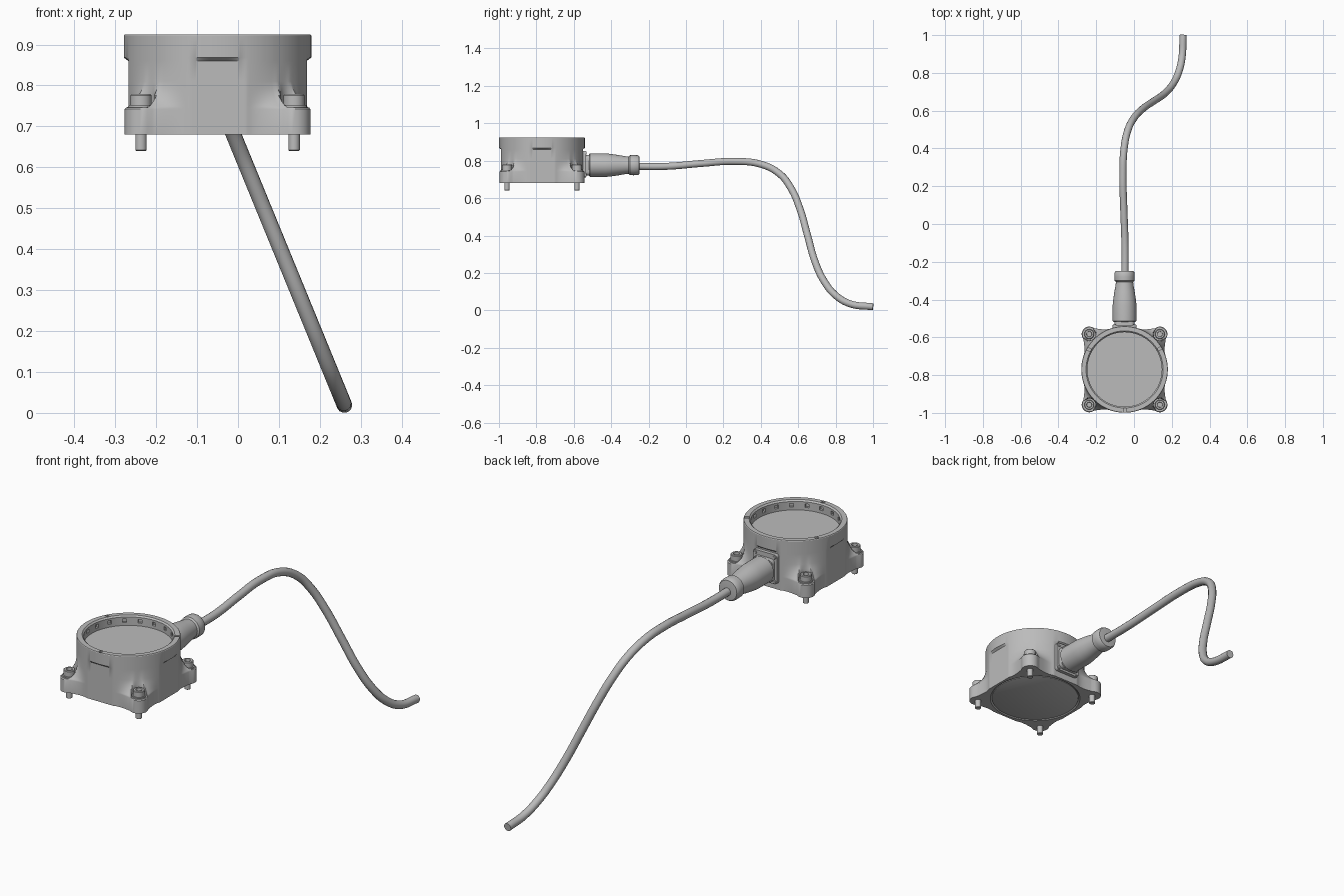
import bpy, bmesh, math
from math import sin, cos, pi, radians
from mathutils import Matrix, Vector

if "Cube" in bpy.data.objects:
    bpy.data.objects.remove(bpy.data.objects["Cube"])

GREY = (0.5, 0.5, 0.5, 1)
grey = bpy.data.materials.new("plain grey")
grey.use_nodes = True
grey.diffuse_color = GREY
grey.node_tree.nodes["Principled BSDF"].inputs["Base Color"].default_value = GREY

CX, CY = -0.05, -0.77      # housing axis
PLUG_Z = 0.776             # plug axis height
EAR = 0.187                # screw offset from the axis
FLAT = 0.218               # distance of the four side flats
N = 288                    # points around the housing
CORNERS = [(sx * EAR, sy * EAR) for sx in (-1, 1) for sy in (-1, 1)]


def smooth(ob, angle=30):
    bpy.ops.object.select_all(action='DESELECT')
    ob.select_set(True)
    bpy.context.view_layer.objects.active = ob
    bpy.ops.object.shade_smooth_by_angle(angle=radians(angle))


def finish(name, bm):
    bmesh.ops.recalc_face_normals(bm, faces=bm.faces)
    mesh = bpy.data.meshes.new(name)
    bm.to_mesh(mesh)
    bm.free()
    mesh.materials.append(grey)
    ob = bpy.data.objects.new(name, mesh)
    bpy.context.collection.objects.link(ob)
    smooth(ob)


def loft(bm, rings):
    """Skin closed rings of points, cap both ends, return the bands of faces."""
    loops = [[bm.verts.new(p) for p in ring] for ring in rings]
    bands = []
    for a, b in zip(loops, loops[1:]):
        band = []
        for i in range(len(a)):
            j = (i + 1) % len(a)
            band.append(bm.faces.new((a[i], a[j], b[j], b[i])))
        bands.append(band)
    bm.faces.new(loops[0][::-1])
    bm.faces.new(loops[-1])
    return bands


def lathe(name, profile, matrix, sides=40):
    """Turn a (radius, height) profile around z, then place it."""
    bm = bmesh.new()
    loft(bm, [[(r * cos(2 * pi * i / sides), r * sin(2 * pi * i / sides), h)
               for i in range(sides)] for r, h in profile])
    bm.transform(matrix)
    finish(name, bm)


def plate(name, size, centre, bevel):
    bm = bmesh.new()
    bmesh.ops.create_cube(bm, size=1, matrix=Matrix.LocRotScale(Vector(centre), None, Vector(size)))
    edges = [e for e in bm.edges if abs((e.verts[0].co - e.verts[1].co).normalized().y) > 0.9]
    bmesh.ops.bevel(bm, geom=edges, offset=bevel, segments=4, profile=0.5, affect='EDGES')
    finish(name, bm)


# Housing outline: a drum with four flats, growing screw ears at the diagonals
def outline(z, ear=0.0, radius=0.229, flat=1.0, seat=False):
    reach, inner, outer = EAR * math.sqrt(2), radians(8.4), radians(26)

    def across(a, r):
        return math.sqrt(max(r * r - (reach * sin(a)) ** 2, 0))

    ring = []
    for i in range(N):
        t = 2 * pi * i / N
        d = abs((t % (pi / 2)) - pi / 4)
        base = min(radius, flat / max(abs(cos(t)), abs(sin(t))))
        full = base
        if d < inner:
            full = reach * cos(d) + across(d, 0.04)
        elif d < outer:
            tip = reach * cos(inner) + across(inner, 0.04)
            full = base + (tip - base) * ((outer - d) / (outer - inner)) ** 2
        r = base + (full - base) * ear
        # screw seat: keep the web clear of the screw head
        if seat and across(d, 0.033) > 0:
            r = min(r, reach * cos(d) - across(d, 0.033))
        ring.append((CX + r * cos(t), CY + r * sin(t), z))
    return ring


layers = [outline(0.685, radius=0.2), outline(0.68, radius=0.207), outline(0.68, 1, flat=FLAT),
          outline(0.742, 1, flat=FLAT), outline(0.746, 0.94, flat=FLAT)]
# concave web sweeping from the ears up into the drum
for z, ear in ((0.747, 0.92), (0.752, 0.75), (0.762, 0.52), (0.775, 0.3), (0.79, 0.13), (0.81, 0)):
    layers.append(outline(z, ear, flat=FLAT, seat=True))
layers += [outline(0.86, flat=FLAT), outline(0.868), outline(0.922), outline(0.925, radius=0.227),
           outline(0.925, radius=0.204), outline(0.918, radius=0.197), outline(0.908, radius=0.197),
           outline(0.891, radius=0.197), outline(0.877, radius=0.197)]
bm = bmesh.new()
bands = loft(bm, layers)
rim_top, hole_band = bands[-5], bands[-2]


def sink(faces, move):
    """Push a patch of faces into the body, leaving side walls."""
    result = bmesh.ops.extrude_face_region(bm, geom=faces)
    for v in result["geom"]:
        if isinstance(v, bmesh.types.BMVert):
            v.co = move(v.co)
    bmesh.ops.delete(bm, geom=faces, context='FACES_ONLY')


def outward(co):
    return co + Vector((co.x - CX, co.y - CY, 0)).normalized() * 0.012


def downward(co):
    return co - Vector((0, 0, 0.012))


# Holes around the inside of the rim, and three slots in its top
for k in range(18):
    start = k * N // 18 + 6
    sink(hole_band[start:start + 4], outward)
for deg in (30, 150, 270):
    start = deg * N // 360 - 1
    sink(rim_top[start:start + 3], downward)
finish("housing", bm)

# Bottom cover
lathe("bottom_cover", [(0.199, 0.69), (0.199, 0.682), (0.197, 0.681)],
      Matrix.Translation((CX, CY, 0)), 96)

# Socket-head screws through the ears
for i, (x, y) in enumerate(CORNERS):
    lathe(f"screw_{i + 1}", [(0.012, 0.64), (0.014, 0.642), (0.014, 0.74), (0.031, 0.74), (0.031, 0.752),
                             (0.026, 0.752), (0.026, 0.776), (0.023, 0.779), (0.014, 0.779),
                             (0.013, 0.765)], Matrix.Translation((CX + x, CY + y, 0)), 24)

# Plug socket on the back of the housing
plate("socket_flange", (0.128, 0.03, 0.142), (CX, -0.55, 0.782), 0.012)
plate("socket_collar", (0.105, 0.03, 0.11), (CX, -0.53, PLUG_Z), 0.02)
back = Matrix.Rotation(-pi / 2, 4, 'X')
for sx in (-1, 1):
    for sz in (-1, 1):
        lathe("flange_screw", [(0.008, 0), (0.008, 0.012), (0.006, 0.014)],
              Matrix.Translation((CX + sx * 0.052, -0.545, 0.782 + sz * 0.059)) @ back, 16)

# Plug sleeve and clamp nut, turned along y
plug = Matrix.Translation((CX, 0, PLUG_Z)) @ back
lathe("plug_sleeve", [(0.058, -0.518), (0.063, -0.513), (0.063, -0.43), (0.06, -0.4), (0.054, -0.36),
                      (0.047, -0.32), (0.044, -0.29)], plug)
lathe("clamp_nut", [(0.044, -0.308), (0.053, -0.3), (0.054, -0.28), (0.053, -0.258), (0.048, -0.25),
                    (0.03, -0.248)], plug)

# Cable: a curve lying in one slanted plane
path = [(-0.29, 0.77), (-0.1, 0.77), (0.08, 0.785), (0.25, 0.796), (0.4, 0.781), (0.5, 0.73),
        (0.56, 0.655), (0.61, 0.54), (0.65, 0.4), (0.69, 0.26), (0.74, 0.153), (0.8, 0.08),
        (0.88, 0.034), (1.0, 0.019)]
curve = bpy.data.curves.new("cable", 'CURVE')
curve.dimensions = '3D'
curve.bevel_depth = 0.019
curve.bevel_resolution = 5
curve.resolution_u = 8
curve.use_fill_caps = True
curve.materials.append(grey)
spline = curve.splines.new('BEZIER')
spline.bezier_points.add(len(path) - 1)
for point, (y, z) in zip(spline.bezier_points, path):
    point.co = (0.26 - 0.41 * (z - 0.019), y, z)
    point.handle_left_type = point.handle_right_type = 'AUTO'
cable = bpy.data.objects.new("cable", curve)
bpy.context.collection.objects.link(cable)
bpy.ops.object.select_all(action='DESELECT')
cable.select_set(True)
bpy.context.view_layer.objects.active = cable
bpy.ops.object.convert(target='MESH')
smooth(bpy.context.view_layer.objects.active, 40)
